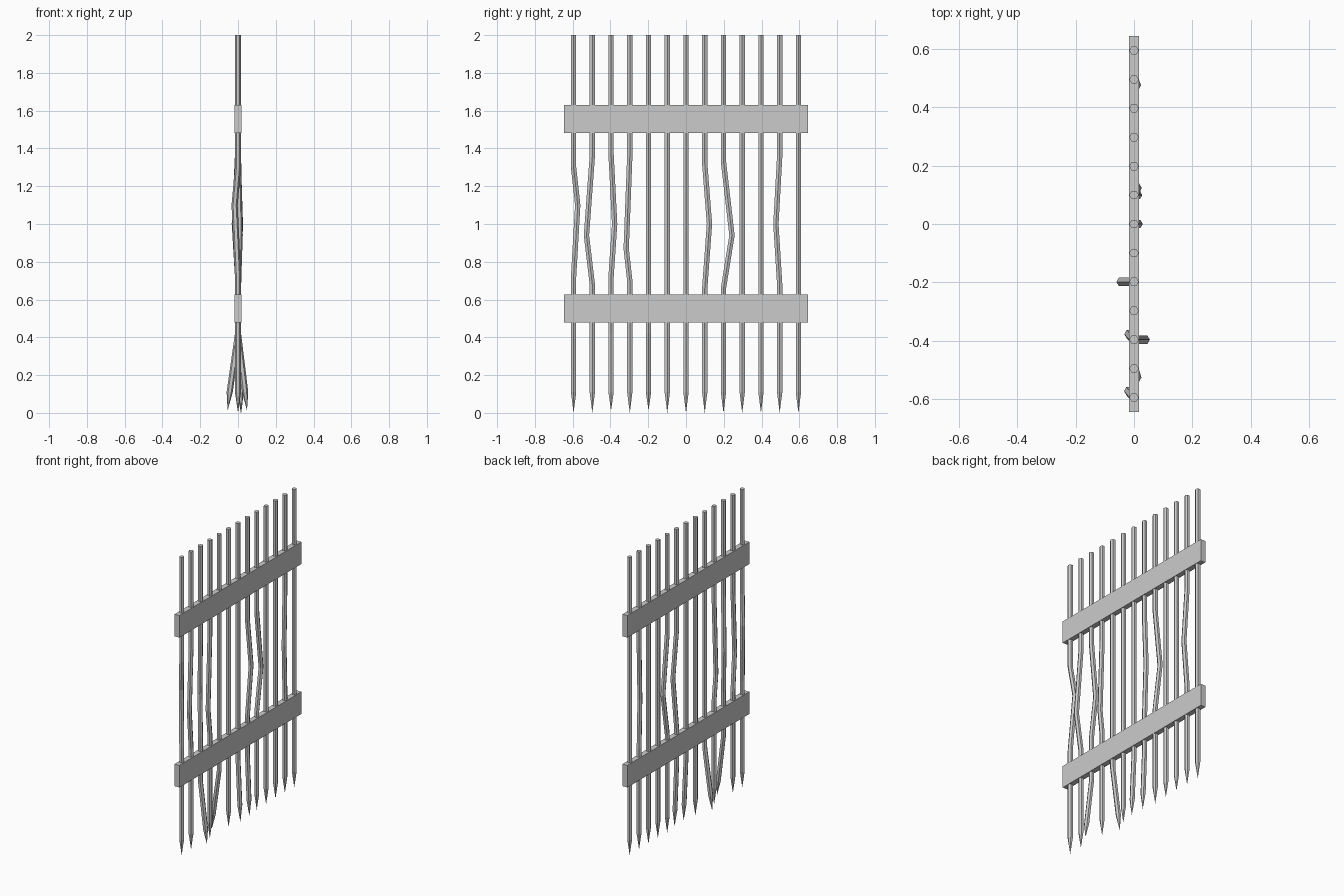
import bpy, bmesh, math

if "Cube" in bpy.data.objects:
    bpy.data.objects.remove(bpy.data.objects["Cube"])

SPACING = 0.0992
R = 0.0163

# Dented bars: index -> (z start, z peak, z end, x offset, y offset)
dents = {-6: (1.30, 1.10, 0.72, -0.018, 0.022), -5: (1.36, 0.94, 0.68, 0.009, -0.031),
         -4: (1.37, 1.00, 0.72, -0.017, 0.019), -3: (1.36, 0.87, 0.70, 0.0, -0.019),
         1: (1.32, 1.00, 0.66, 0.010, 0.025), 2: (1.33, 0.94, 0.66, 0.0, 0.045),
         5: (1.36, 1.00, 0.68, 0.008, -0.020)}
# Bars whose spikes lean out of the gate plane: index -> x offset at spike base
leans = {-4: 0.038, -2: -0.044, 0: 0.014, 1: 0.012}


def bar(name, i):
    y0 = i * SPACING
    lean = leans.get(i, 0)
    path = [(0, 0, 2.0, R)]
    if i in dents:
        zs, zp, ze, dx, dy = dents[i]
        path += [(0, 0, zs, R), (dx, dy, zp, R), (0, 0, ze, R)]
    if lean:
        path.append((0, 0, 0.42, R))
    path.append((lean, 0, 0.11, R))
    bm = bmesh.new()
    rings = []
    for x, y, z, r in path:
        rings.append([bm.verts.new((x + r * math.cos(k * math.pi / 3),
                                    y0 + y + r * math.sin(k * math.pi / 3), z)) for k in range(6)])
    bm.faces.new(rings[0])
    for a, b in zip(rings, rings[1:]):
        for k in range(6):
            n = (k + 1) % 6
            bm.faces.new((a[k], b[k], b[n], a[n]))
    # pointed spike
    tip = bm.verts.new((lean * 1.25, y0, 0.012 if abs(lean) > 0.02 else 0.0))
    for k in range(6):
        bm.faces.new((rings[-1][k], tip, rings[-1][(k + 1) % 6]))
    bmesh.ops.recalc_face_normals(bm, faces=bm.faces)
    me = bpy.data.meshes.new(name)
    bm.to_mesh(me)
    bm.free()
    bpy.context.collection.objects.link(bpy.data.objects.new(name, me))


# Thirteen hexagonal spiked bars
for i in range(-6, 7):
    bar(f"spiked_bar_{i + 7}", i)

# Two flat cross rails
for name, z in (("lower_rail", 0.552), ("upper_rail", 1.555)):
    bpy.ops.mesh.primitive_cube_add(size=1, location=(0, 0, z))
    rail = bpy.context.object
    rail.name = name
    rail.scale = (0.035, 1.29, 0.148)
